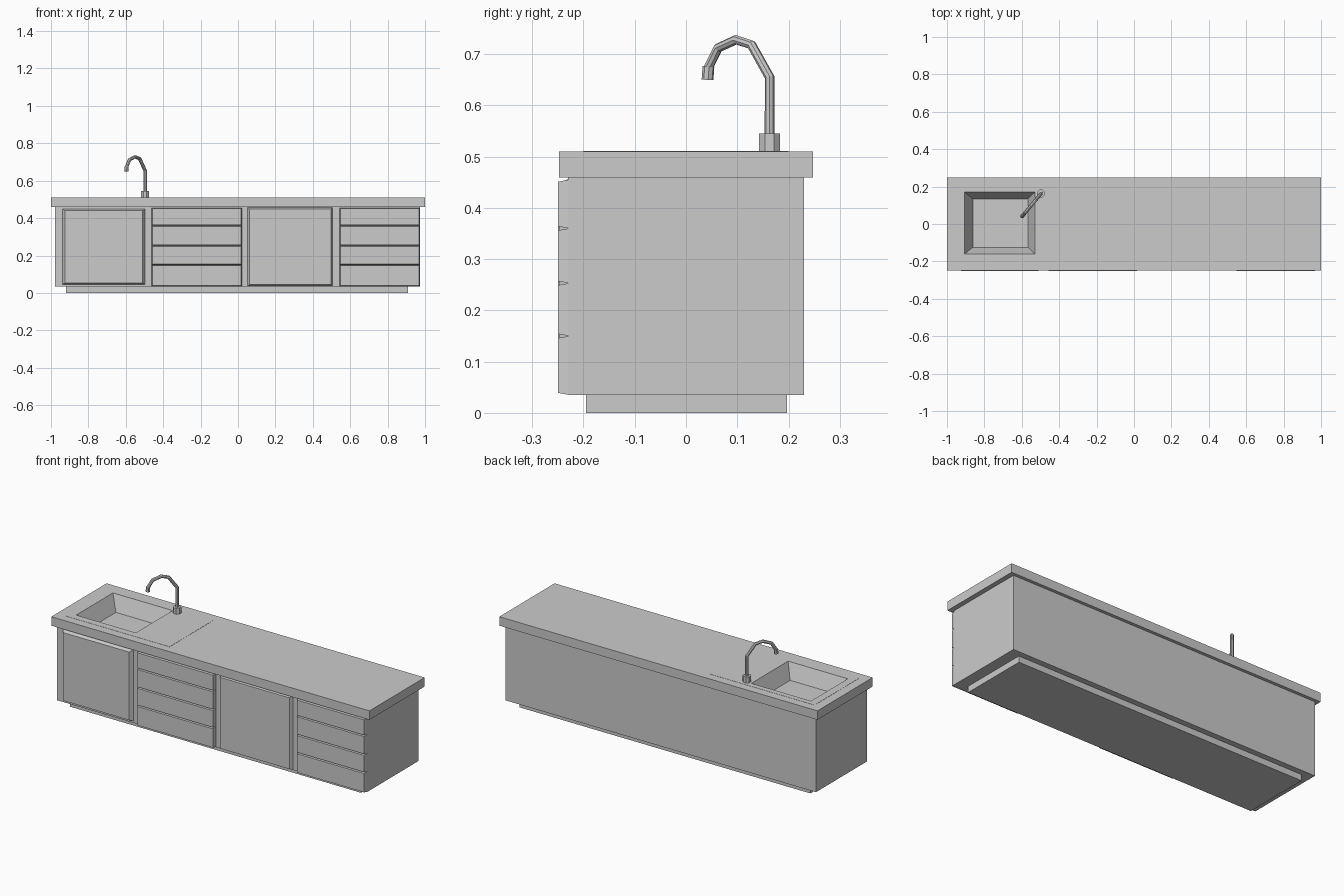
import bpy, bmesh, math

if "Cube" in bpy.data.objects:
    bpy.data.objects.remove(bpy.data.objects["Cube"])


def rect(x0, x1, y0, y1, z):
    return [(x0, y0, z), (x1, y0, z), (x1, y1, z), (x0, y1, z)]


def loft(name, loops, cap_start=True, cap_end=True):
    """Skin a sequence of four-point loops into one object."""
    bm = bmesh.new()
    rings = [[bm.verts.new(p) for p in lp] for lp in loops]
    for a, b in zip(rings, rings[1:]):
        for i in range(4):
            j = (i + 1) % 4
            bm.faces.new((a[i], a[j], b[j], b[i]))
    if cap_start:
        bm.faces.new(rings[0][::-1])
    if cap_end:
        bm.faces.new(rings[-1])
    me = bpy.data.meshes.new(name)
    bm.to_mesh(me)
    bm.free()
    ob = bpy.data.objects.new(name, me)
    bpy.context.collection.objects.link(ob)
    return ob


def front_panel(name, x0, x1, z0, z1, bx, bz, y_face=-0.25):
    """Door or drawer front with bevelled edges, standing off the body."""
    def ring(y, dx, dz):
        return [(x0 + dx, y, z0 + dz), (x0 + dx, y, z1 - dz),
                (x1 - dx, y, z1 - dz), (x1 - dx, y, z0 + dz)][::-1]
    return loft(name, [ring(-0.228, 0, 0), ring(y_face, bx, bz)])


# Plinth and carcass (open under the worktop so the basin fits)
loft("plinth", [rect(-0.92, 0.91, -0.195, 0.197, 0), rect(-0.92, 0.91, -0.195, 0.197, 0.036)])
loft("cabinet_body", [rect(-0.978, 0.973, -0.23, 0.23, 0.035),
                      rect(-0.978, 0.973, -0.23, 0.23, 0.46)], cap_end=False)

# Worktop with sloped sink basin
hole = (-0.905, -0.53, -0.16, 0.17)
loft("worktop", [rect(-0.95, 0.95, -0.21, 0.21, 0.459),
                 rect(-1, 1, -0.248, 0.248, 0.459),
                 rect(-1, 1, -0.248, 0.248, 0.51),
                 rect(*hole, 0.51),
                 rect(-0.862, -0.567, -0.125, 0.135, 0.425)], cap_start=False)

# Thin sink surround
surround = (-0.948, -0.29, -0.2, 0.2)
loft("sink_surround", [rect(*surround, 0.5095), rect(*surround, 0.511),
                       rect(*hole, 0.511), rect(*hole, 0.5095)], False, False)

# Doors
front_panel("left_door", -0.94, -0.495, 0.045, 0.45, 0.015, 0.009)
front_panel("right_door", 0.05, 0.507, 0.036, 0.457, 0.011, 0.008, -0.247)

# Drawer banks
levels = [0.035, 0.15, 0.253, 0.36, 0.455]
for side, x0, x1 in (("left", -0.463, 0.022), ("right", 0.542, 0.973)):
    for i, (a, b) in enumerate(zip(levels, levels[1:])):
        front_panel(f"{side}_drawer_{i + 1}", x0, x1, a, b, 0.005, 0.004)

# Tap base
bpy.ops.mesh.primitive_cylinder_add(vertices=8, radius=0.022, depth=0.036,
                                    location=(-0.497, 0.163, 0.527),
                                    rotation=(0, 0, math.radians(22.5)))
bpy.context.object.name = "tap_base"


def pipe(name, path, radius):
    """Faceted tube; path is (share of the reach, height)."""
    cu = bpy.data.curves.new(name, 'CURVE')
    cu.dimensions = '3D'
    cu.bevel_depth = radius
    cu.bevel_resolution = 2
    cu.use_fill_caps = True
    sp = cu.splines.new('POLY')
    sp.points.add(len(path) - 1)
    for p, (t, z) in zip(sp.points, path):
        p.co = (-0.497 - 0.1 * t, 0.163 - 0.121 * t, z, 1)
    sp.use_smooth = False
    ob = bpy.data.objects.new(name, cu)
    bpy.context.collection.objects.link(ob)


# Swan-neck spout and its nozzle
pipe("tap_spout", [(0, 0.53), (0, 0.655), (0.29, 0.718), (0.54, 0.728),
                   (0.83, 0.712), (0.99, 0.673), (1, 0.66)], 0.0095)
pipe("tap_nozzle", [(0.985, 0.676), (1, 0.65)], 0.0115)
